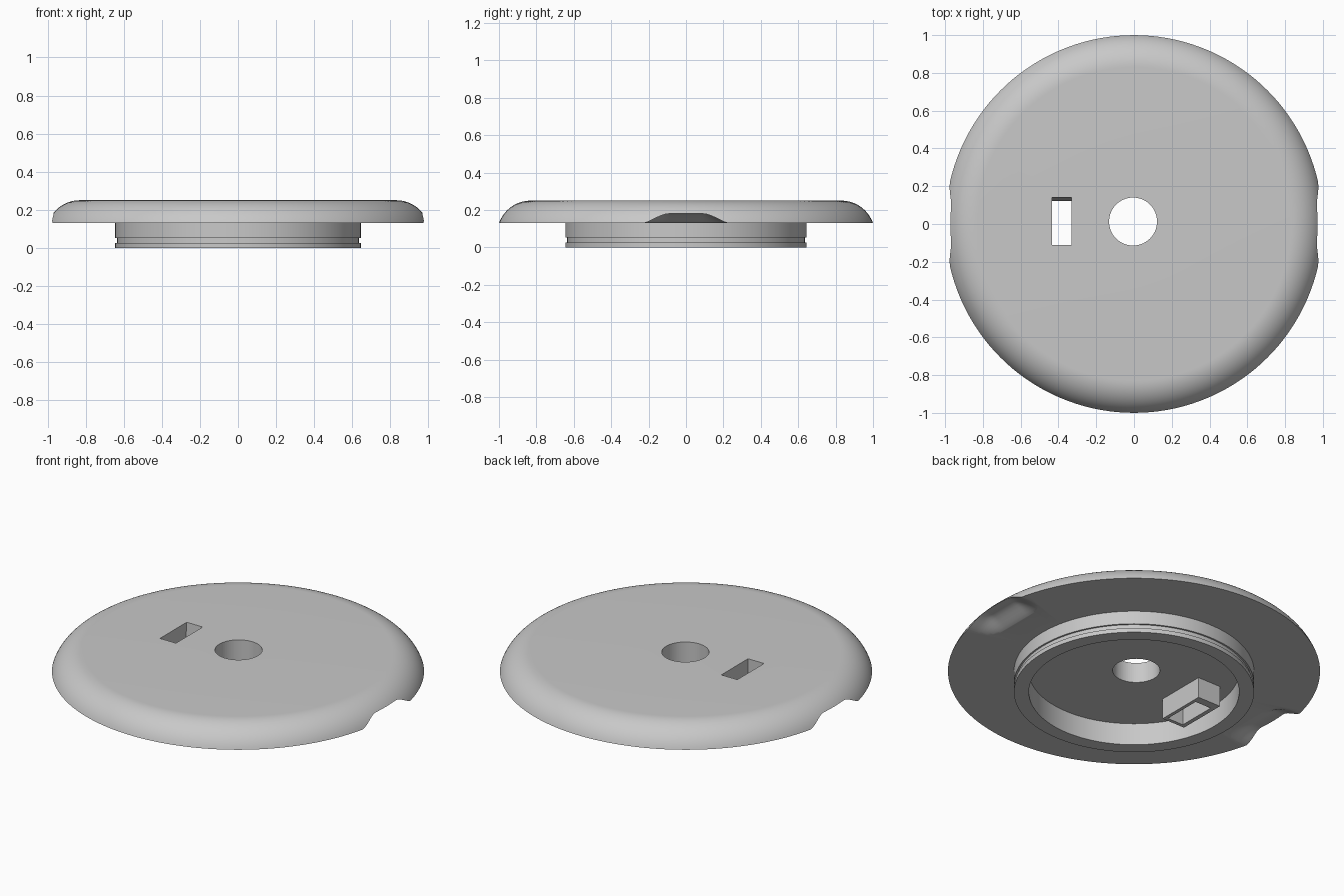
import bpy, bmesh, math

cube = bpy.data.objects.get("Cube")
if cube:
    bpy.data.objects.remove(cube, do_unlink=True)

grey = bpy.data.materials.new("light_grey")
grey.use_nodes = True
colour = (0.58, 0.58, 0.58, 1)
grey.diffuse_color = colour
grey.node_tree.nodes["Principled BSDF"].inputs["Base Color"].default_value = colour

UNDER, TOP = 0.13, 0.25


def make_object(name, bm):
    bmesh.ops.recalc_face_normals(bm, faces=bm.faces)
    mesh = bpy.data.meshes.new(name)
    bm.to_mesh(mesh)
    bm.free()
    mesh.materials.append(grey)
    obj = bpy.data.objects.new(name, mesh)
    bpy.context.collection.objects.link(obj)
    return obj


def lathe(name, profile, steps=144):
    """Closed solid turned around z from (radius, height) points, axis to axis."""
    bm = bmesh.new()
    verts = [bm.verts.new((r, 0, z)) for r, z in profile]
    edges = [bm.edges.new(pair) for pair in zip(verts, verts[1:])]
    bmesh.ops.spin(bm, geom=verts + edges, cent=(0, 0, 0), axis=(0, 0, 1),
                   angle=math.tau, steps=steps)
    bmesh.ops.remove_doubles(bm, verts=bm.verts, dist=1e-5)
    return make_object(name, bm)


def block(name, x, y, z, top_y=None):
    """Box from ranges; top_y gives a different y range at the top."""
    bm = bmesh.new()
    bmesh.ops.create_cube(bm, size=1)
    for v in bm.verts:
        ys = top_y if top_y and v.co.z > 0 else y
        v.co = (x[v.co.x > 0], ys[v.co.y > 0], z[v.co.z > 0])
    return make_object(name, bm)


def ease(t):
    t = min(max(t, 0), 1)
    return t * t * (3 - 2 * t)


def scoop(name, side, nx=16, ny=40):
    """Finger scoop cutter: a smooth bump rising through the underside."""
    bm = bmesh.new()
    rows = []
    for i in range(nx + 1):
        x = 0.78 + 0.3 * i / nx
        row = []
        for j in range(ny + 1):
            y = -0.26 + 0.52 * j / ny
            height = ease((0.25 - abs(y)) / 0.16) * ease((x - 0.79) / 0.14)
            row.append(bm.verts.new((side * x, y, UNDER - 0.004 + 0.054 * height)))
        rows.append(row)
    for a, b in zip(rows, rows[1:]):
        for j in range(ny):
            bm.faces.new((a[j], a[j + 1], b[j + 1], b[j]))
    # close the bump with walls and a floor
    rim = [e for e in bm.edges if e.is_boundary]
    new = bmesh.ops.extrude_edge_only(bm, edges=rim)["geom"]
    for v in new:
        if isinstance(v, bmesh.types.BMVert):
            v.co.z = UNDER - 0.05
    bmesh.ops.holes_fill(bm, edges=[e for e in bm.edges if e.is_boundary])
    return make_object(name, bm)


def cut(obj, cutter):
    mod = obj.modifiers.new("cut", 'BOOLEAN')
    mod.operation = 'DIFFERENCE'
    mod.solver = 'EXACT'
    mod.object = cutter
    bpy.context.view_layer.objects.active = obj
    bpy.ops.object.modifier_apply(modifier=mod.name)


# Disc with rounded rim, grooved collar and hollow underside
R, flat_r = 0.18, 0.83
start = math.asin((UNDER - TOP + R) / R)
rim_arc = []
for i in range(17):
    a = start + (math.pi / 2 - start) * i / 16
    rim_arc.append((flat_r + R * math.cos(a), TOP - R + R * math.sin(a)))
collar = [(0.565, UNDER), (0.565, 0), (0.645, 0), (0.645, 0.025), (0.635, 0.025),
          (0.635, 0.052), (0.645, 0.052), (0.645, UNDER)]
lid = lathe("lid", [(0, UNDER)] + collar + rim_arc + [(0, TOP)])

# Slot housing under the disc
housing = block("slot_housing", (-0.46, -0.31), (-0.13, 0.17), (0.008, UNDER))

# Cutters
hole = lathe("hole_cutter", [(0, 0.05), (0.127, 0.05), (0.127, 0.4), (0, 0.4)], 72)
hole.location = (-0.005, 0.013, 0)
slot = block("slot_cutter", (-0.435, -0.33), (-0.11, 0.12), (-0.02, 0.27), (-0.11, 0.142))
scoops = [scoop("scoop_cutter", s) for s in (1, -1)]
bpy.context.view_layer.update()

for cutter in [hole, slot] + scoops:
    cut(lid, cutter)
cut(housing, slot)
for cutter in [hole, slot] + scoops:
    bpy.data.objects.remove(cutter, do_unlink=True)

# Smooth curves, sharp edges
bpy.ops.object.select_all(action='DESELECT')
lid.select_set(True)
bpy.context.view_layer.objects.active = lid
bpy.ops.object.shade_smooth_by_angle(angle=math.radians(25))
